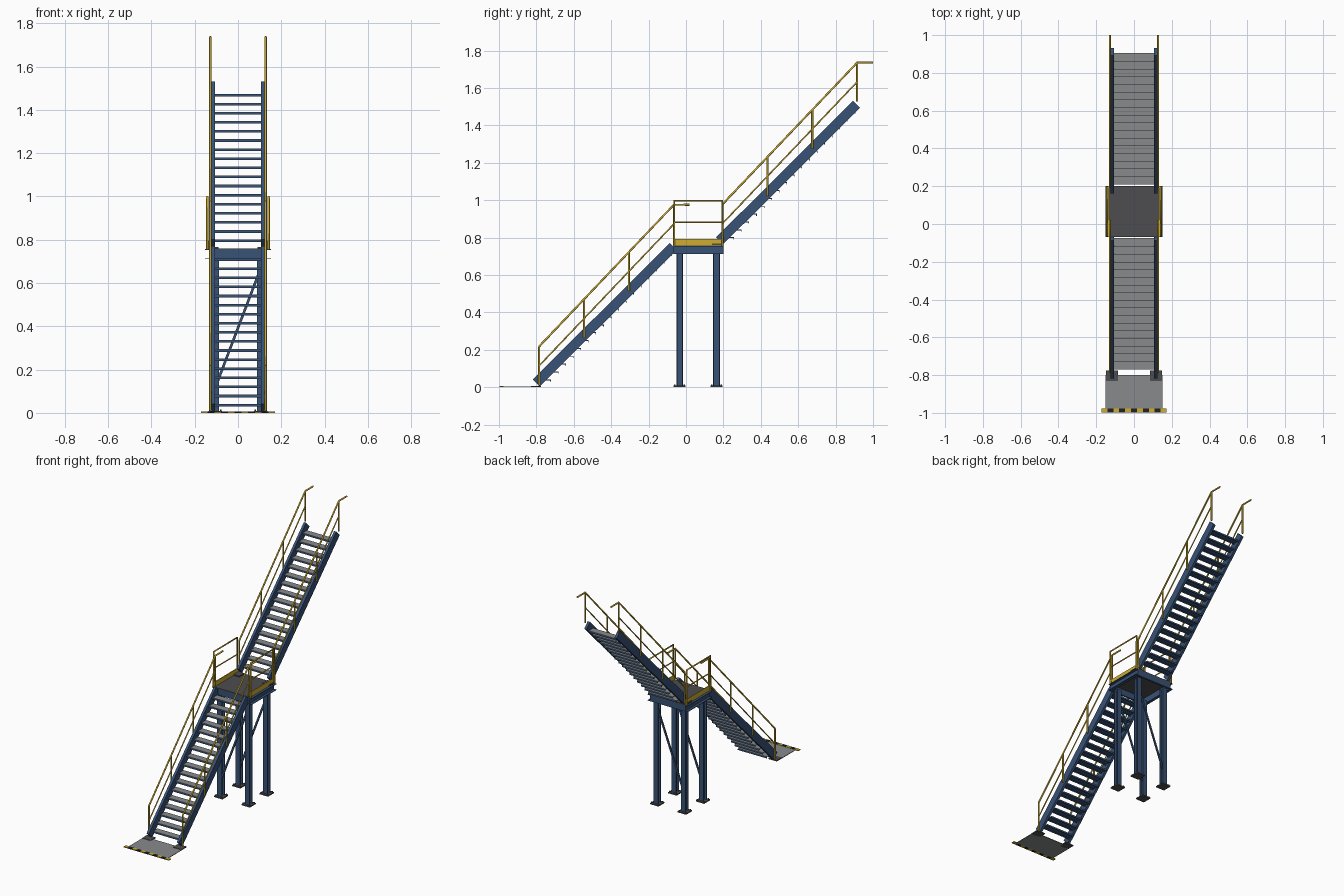
import bpy, bmesh, math
from mathutils import Vector, Matrix

if "Cube" in bpy.data.objects:
    bpy.data.objects.remove(bpy.data.objects["Cube"])


def mat(name, rgb):
    m = bpy.data.materials.new(name)
    m.diffuse_color = (*rgb, 1)
    m.use_nodes = True
    m.node_tree.nodes["Principled BSDF"].inputs["Base Color"].default_value = m.diffuse_color
    return m


BLUE = mat("blue steel", (0.04, 0.085, 0.18))
YELLOW = mat("safety yellow", (0.62, 0.42, 0.03))
GREY = mat("tread grey", (0.25, 0.255, 0.26))
DARK = mat("dark plate", (0.075, 0.075, 0.08))
BLACK = mat("stripe black", (0.015, 0.015, 0.015))


def finish(name, bm, m):
    bmesh.ops.recalc_face_normals(bm, faces=bm.faces)
    me = bpy.data.meshes.new(name)
    bm.to_mesh(me)
    bm.free()
    me.materials.append(m)
    ob = bpy.data.objects.new(name, me)
    bpy.context.collection.objects.link(ob)
    return ob


def add_box(bm, lo, hi):
    lo, hi = Vector(lo), Vector(hi)
    M = Matrix.Translation((lo + hi) / 2) @ Matrix.Diagonal((*(hi - lo), 1))
    bmesh.ops.create_cube(bm, size=1, matrix=M)


def boxes(name, m, items):
    bm = bmesh.new()
    for lo, hi in items:
        add_box(bm, lo, hi)
    return finish(name, bm, m)


def beam(name, m, a, b, w, h):
    """Rectangular bar from a to b; w along x-ish, h across."""
    a, b = Vector(a), Vector(b)
    d = (b - a).normalized()
    side = Vector((1, 0, 0)) if abs(d.x) < 0.1 else Vector((0, 1, 0))
    up = d.cross(side).normalized()
    R = Matrix((side, d, up)).transposed().to_4x4()
    bm = bmesh.new()
    M = Matrix.Translation((a + b) / 2) @ R @ Matrix.Diagonal((w, (b - a).length, h, 1))
    bmesh.ops.create_cube(bm, size=1, matrix=M)
    return finish(name, bm, m)


def tubes(name, m, runs):
    """Round rails: runs is a list of (radius, points)."""
    cu = bpy.data.curves.new(name, 'CURVE')
    cu.dimensions = '3D'
    cu.bevel_depth = 1.0
    cu.bevel_resolution = 2
    cu.use_fill_caps = True
    for r, pts in runs:
        s = cu.splines.new('POLY')
        s.points.add(len(pts) - 1)
        for p, co in zip(s.points, pts):
            p.co = (*co, 1)
            p.radius = r
    cu.materials.append(m)
    ob = bpy.data.objects.new(name, cu)
    bpy.context.collection.objects.link(ob)


SIDES = (("left", -1), ("right", 1))
RISE, RUN, DEPTH = 0.042, 0.0405, 0.047


def flight(tag, oy, oz):
    # treads: grey walking plate on a folded blue pan
    plates, pans = [], []
    for i in range(17):
        y, z = oy - 0.77 + RUN * i, oz + RISE * (i + 1)
        plates.append(((-0.108, y, z - 0.002), (0.108, y + DEPTH, z)))
        pans.append(((-0.108, y, z - 0.005), (0.108, y + DEPTH, z - 0.002)))
        for yy in (y, y + DEPTH - 0.003):
            pans.append(((-0.108, yy, z - 0.012), (0.108, yy + 0.003, z - 0.005)))
    boxes(tag + "_tread_plates", GREY, plates)
    boxes(tag + "_tread_pans", BLUE, pans)
    for side, s in SIDES:
        # stringer
        beam(f"{tag}_stringer_{side}", BLUE, (s * 0.115, oy - 0.80, oz + 0.023),
             (s * 0.115, oy - 0.068, oz + 0.752), 0.017, 0.053)
        # foot plate under the stringer
        boxes(f"{tag}_foot_plate_{side}", DARK,
              [((s * 0.117 - 0.032, oy - 0.83, oz), (s * 0.117 + 0.032, oy - 0.775, oz + 0.007))]
              if oz == 0 else
              [((s * 0.117 - 0.028, oy - 0.84, oz), (s * 0.117 + 0.028, oy - 0.785, oz + 0.007))])
        # handrail with posts, mid rail and level end
        x = s * 0.128
        ys = [oy - 0.785 + 0.24 * k for k in range(4)]

        def base(y):
            return oz + 0.01 + 1.052 * (y - oy + 0.785)
        H = 0.208
        runs = [(0.0055, [(x, y, base(y)), (x, y, base(y) + H)]) for y in ys]
        runs.append((0.0055, [(x, ys[0], base(ys[0]) + H), (x, ys[3], base(ys[3]) + H),
                              (x, oy + 0.02, base(ys[3]) + H)]))
        runs.append((0.004, [(x, ys[0], base(ys[0]) + 0.105), (x, ys[3], base(ys[3]) + 0.105)]))
        tubes(f"{tag}_handrail_{side}", YELLOW, runs)


flight("lower", 0, 0)
flight("upper", 0.98, 0.76)

# platform deck and end beams
Y0, Y1 = -0.068, 0.2
boxes("platform_deck", DARK, [((-0.135, Y0, 0.754), (0.135, Y1, 0.76))])
boxes("platform_end_beams", BLUE,
      [((-0.135, y, 0.712), (0.135, y + 0.012, 0.754)) for y in (Y0, Y1 - 0.012)])

for side, s in SIDES:
    # side channel, open outward
    def span(a, b, y0, y1, z0, z1):
        return ((min(s * a, s * b), y0, z0), (max(s * a, s * b), y1, z1))
    boxes(f"platform_channel_{side}", BLUE, [
        span(0.131, 0.135, Y0, Y1, 0.712, 0.756),
        span(0.135, 0.152, Y0, Y1, 0.712, 0.716),
        span(0.135, 0.152, Y0, Y1, 0.752, 0.756)])
    # toe board and guard rail
    boxes(f"toe_board_{side}", YELLOW, [span(0.132, 0.137, Y0, Y1, 0.758, 0.793)])
    x, a, b = s * 0.142, Y0 + 0.005, Y1 - 0.006
    tubes(f"platform_guard_rail_{side}", YELLOW, [
        (0.0055, [(x, a, 0.756), (x, a, 0.998), (x, b, 0.998), (x, b, 0.756)]),
        (0.004, [(x, a, 0.882), (x, b, 0.882)])])

# support columns (H section) with base plates and anchor nuts
for end, y in (("front", -0.034), ("back", 0.163)):
    for side, s in SIDES:
        x, w, t = s * 0.105, 0.0175, 0.005
        boxes(f"{end}_leg_{side}", BLUE, [
            ((x - w, y - w, 0.008), (x + w, y - w + t, 0.714)),
            ((x - w, y + w - t, 0.008), (x + w, y + w, 0.714)),
            ((x - t / 2, y - w + t, 0.008), (x + t / 2, y + w - t, 0.714))])
        boxes(f"{end}_leg_base_plate_{side}", DARK,
              [((x - 0.032, y - 0.032, 0), (x + 0.032, y + 0.032, 0.008))])
        bm = bmesh.new()
        for i in (-1, 1):
            for j in (-1, 1):
                bmesh.ops.create_cone(bm, cap_ends=True, segments=6, radius1=0.004,
                                      radius2=0.004, depth=0.008,
                                      matrix=Matrix.Translation((x + i * 0.025, y + j * 0.025, 0.011)))
        finish(f"{end}_leg_nuts_{side}", bm, DARK)
    # diagonal brace
    beam(f"{end}_brace", BLUE, (-0.1, y, 0.13), (0.1, y, 0.655), 0.008, 0.012)

# ground landing plate and hazard strip
boxes("landing_plate", GREY, [((-0.15, -0.98, 0), (0.15, -0.80, 0.004))])
strip = boxes("hazard_strip", YELLOW, [
    ((-0.172 + k * 0.344 / 11, -0.998, 0), (-0.172 + (k + 1) * 0.344 / 11, -0.976, 0.006))
    for k in range(11)])
strip.data.materials.append(BLACK)
for p in strip.data.polygons:
    p.material_index = (p.index // 6) % 2
